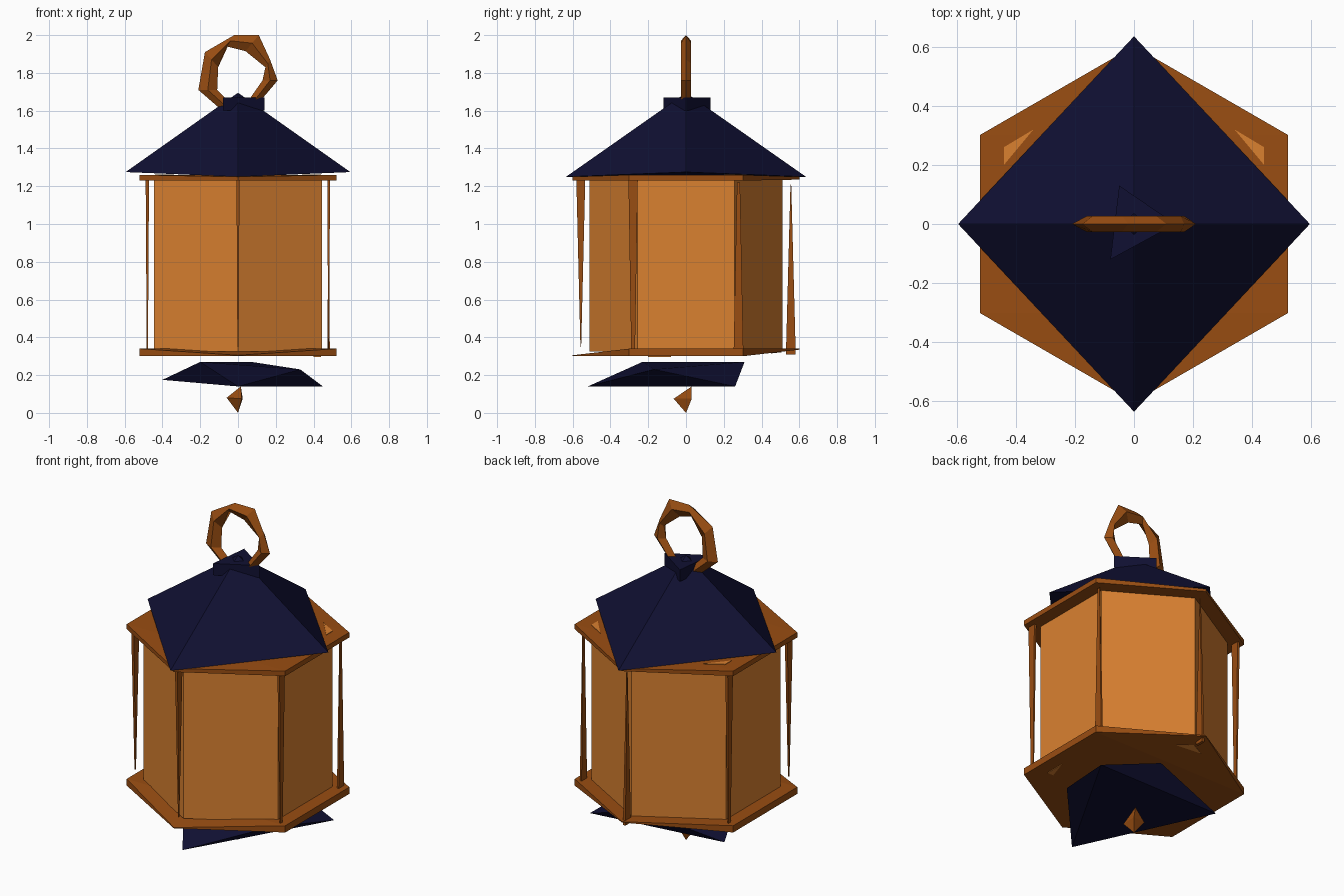
import bpy, bmesh, math

if "Cube" in bpy.data.objects:
    bpy.data.objects.remove(bpy.data.objects["Cube"])


def material(name, color):
    m = bpy.data.materials.new(name)
    m.diffuse_color = (*color, 1)
    m.use_nodes = True
    m.node_tree.nodes["Principled BSDF"].inputs["Base Color"].default_value = m.diffuse_color
    return m


AMBER = material("amber glass", (0.70, 0.22, 0.03))
COPPER = material("copper", (0.32, 0.075, 0.006))
NAVY = material("dark navy", (0.005, 0.005, 0.032))


def finish(name, bm, mat):
    bmesh.ops.recalc_face_normals(bm, faces=bm.faces[:])
    me = bpy.data.meshes.new(name)
    bm.to_mesh(me)
    bm.free()
    me.materials.append(mat)
    ob = bpy.data.objects.new(name, me)
    bpy.context.collection.objects.link(ob)
    return ob


def hull(name, pts, mat):
    """Faceted solid wrapped around a few corner points."""
    bm = bmesh.new()
    for p in pts:
        bm.verts.new(p)
    bmesh.ops.convex_hull(bm, input=bm.verts[:])
    bmesh.ops.delete(bm, geom=[v for v in bm.verts if not v.link_faces], context='VERTS')
    return finish(name, bm, mat)


def hexagon(r):
    return [(r * math.cos(math.radians(a)), r * math.sin(math.radians(a)))
            for a in range(30, 390, 60)]


# Glass body
hull("glass_body", [(x, y, z) for x, y in hexagon(0.512) for z in (0.325, 1.25)], AMBER)


# Hexagonal plates, pinched at the front and back corners
def plate(name, low, high, front, back):
    pts = []
    for x, y in hexagon(0.602):
        zs = (low, high) if abs(x) > 0.1 else (front if y < 0 else back)
        pts += [(x, y, z) for z in zs]
    hull(name, pts, COPPER)


plate("top_plate", 1.23, 1.26, (1.23, 1.25), (1.235, 1.25))
plate("bottom_plate", 0.30, 0.34, (0.30, 0.305), (0.335, 0.34))


# Small corners where glass shows through the plates
def chip(name, tri, dz):
    hull(name, [(x, y, z + d) for x, y, z in tri for d in (0, dz)], AMBER)


for side, s in (("right", 1), ("left", -1)):
    chip("top_chip_" + side,
         [(s * 0.34, 0.32, 1.257), (s * 0.44, 0.26, 1.257), (s * 0.44, 0.20, 1.257)], 0.006)
chip("bottom_chip_back", [(0.08, 0.45, 0.322), (0, 0.505, 0.328), (-0.08, 0.465, 0.324)], -0.007)
chip("bottom_chip_right", [(0.44, -0.20, 0.303), (0.44, -0.08, 0.303), (0.40, -0.20, 0.303)], -0.006)


# Thin tapering corner posts: half width at top and bottom, thickness, bottom and top heights
def post(name, x, y, top, bottom, thick, z0, z1):
    pts = [(x + sx * thick * (1 if w > 0.01 else 0.4), y + sy * w, z)
           for w, z in ((top, z1), (bottom, z0)) for sx in (-1, 1) for sy in (-1, 1)]
    hull(name, pts, COPPER)


post("post_front", 0, -0.557, 0.024, 0.002, 0.008, 0.35, 1.25)
post("post_back", 0, 0.555, 0.002, 0.026, 0.008, 0.31, 1.21)
post("post_front_right", 0.48, -0.28, 0.025, 0.010, 0.007, 0.33, 1.25)
post("post_back_right", 0.48, 0.278, 0.008, 0.026, 0.006, 0.31, 1.22)
post("post_front_left", -0.48, -0.28, 0.026, 0.002, 0.009, 0.40, 1.25)
post("post_back_left", -0.48, 0.28, 0.025, 0.010, 0.008, 0.33, 1.25)

# Four-sided roof
hull("roof", [(0.595, 0, 1.275), (-0.595, 0, 1.275), (0, 0.635, 1.25),
              (0, -0.635, 1.25), (0, 0, 1.695)], NAVY)

# Three-sided collar on the roof
hull("roof_collar", [(x, y, z) for x, y in ((-0.05, 0.13), (-0.08, -0.12), (0.14, 0.0))
                     for z in (1.60, 1.67)], NAVY)

# Faceted base
hull("base", [(0, -0.52, 0.14), (0.45, 0.26, 0.14), (-0.40, 0.21, 0.175),
              (0.07, 0.31, 0.27), (-0.20, -0.23, 0.27), (0.33, -0.17, 0.23)], NAVY)

# Finial below the base
hull("finial", [(0.015, 0.03, 0.14), (-0.06, 0.015, 0.08), (0.02, -0.065, 0.075),
                (0.025, 0.03, 0.075), (0, 0, 0.0)], COPPER)

# Hanging ring: outer and inner (x, z) of each section
sections = [((-0.02, 2.0), (-0.06, 1.94)), ((0.11, 2.0), (0.04, 1.915)),
            ((0.17, 1.87), (0.145, 1.83)), ((0.21, 1.76), (0.13, 1.76)),
            ((0.10, 1.63), (0.06, 1.66)), ((-0.06, 1.58), (-0.06, 1.66)),
            ((-0.21, 1.71), (-0.11, 1.71)), ((-0.175, 1.91), (-0.105, 1.83))]
bm = bmesh.new()
loops = []
for (ox, oz), (ix, iz) in sections:
    mx, mz = (ox + ix) / 2, (oz + iz) / 2
    loops.append([bm.verts.new(p) for p in
                  ((ox, 0, oz), (mx, -0.027, mz), (ix, 0, iz), (mx, 0.027, mz))])
for i, a in enumerate(loops):
    b = loops[(i + 1) % len(loops)]
    for k in range(4):
        j = (k + 1) % 4
        bm.faces.new((a[k], a[j], b[j], b[k]))
finish("hanging_ring", bm, COPPER)
